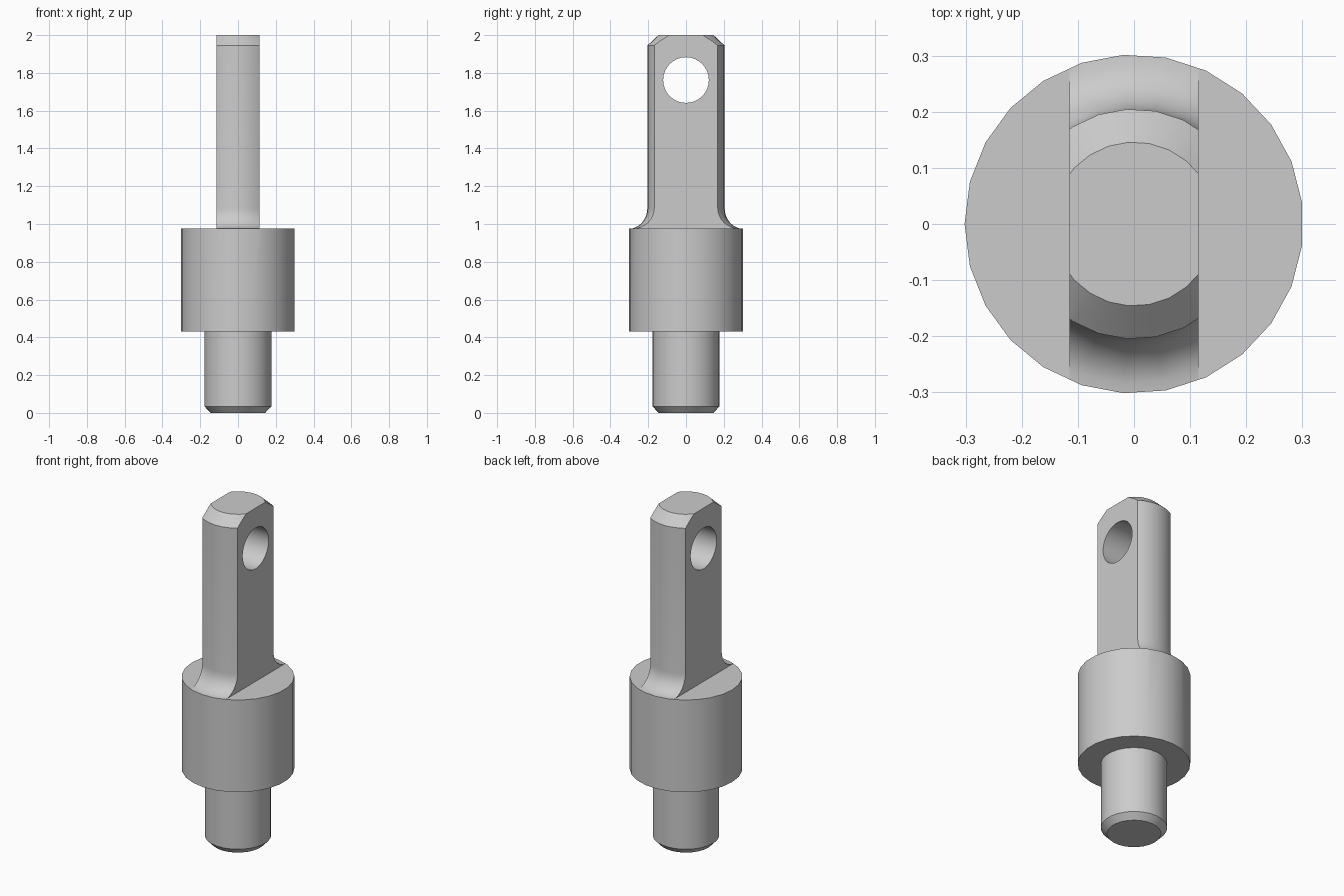
import bpy
import bmesh
from math import pi, sin, cos

if "Cube" in bpy.data.objects:
    bpy.data.objects.remove(bpy.data.objects["Cube"])

FLAT_X = 0.115      # half thickness of the tongue
SHOULDER = 0.975    # top of the wide collar
COLLAR_R, TONGUE_R, PIN_R = 0.302, 0.205, 0.178

steel = bpy.data.materials.new("plain grey metal")
steel.use_nodes = True
grey = (0.6, 0.6, 0.6, 1)
steel.diffuse_color = grey
steel.node_tree.nodes["Principled BSDF"].inputs["Base Color"].default_value = grey


def lathe(name, profile, steps):
    """Revolve (radius, height) points about z into a closed solid."""
    bm = bmesh.new()
    verts = [bm.verts.new((-r, 0, z)) for r, z in profile]
    edges = [bm.edges.new(pair) for pair in zip(verts, verts[1:])]
    bmesh.ops.spin(bm, geom=verts + edges, cent=(0, 0, 0), axis=(0, 0, 1),
                   angle=2 * pi, steps=steps)
    bmesh.ops.remove_doubles(bm, verts=bm.verts, dist=1e-4)
    bmesh.ops.dissolve_limit(bm, angle_limit=0.002, verts=bm.verts, edges=bm.edges)
    bmesh.ops.recalc_face_normals(bm, faces=bm.faces)
    mesh = bpy.data.meshes.new(name)
    bm.to_mesh(mesh)
    bm.free()
    mesh.materials.append(steel)
    obj = bpy.data.objects.new(name, mesh)
    bpy.context.collection.objects.link(obj)
    return obj


def cut(target, cutter):
    """Subtract the active cutter from the target, then discard it."""
    cutter.hide_render = True
    mod = target.modifiers.new("cut", "BOOLEAN")
    mod.operation, mod.solver, mod.object = "DIFFERENCE", "EXACT", cutter
    bpy.context.view_layer.objects.active = target
    bpy.ops.object.modifier_apply(modifier=mod.name)
    bpy.data.objects.remove(cutter)


# Chamfered pin, collar, concave fillet and chamfered tongue in one profile
fillet_w, fillet_h = COLLAR_R - TONGUE_R, 0.11
fillet = [(COLLAR_R - fillet_w * sin(t), SHOULDER + fillet_h * (1 - cos(t)))
          for t in (i * pi / 16 for i in range(9))]
profile = [(0, 0), (0.145, 0), (PIN_R, 0.035), (PIN_R, 0.43), (COLLAR_R, 0.43),
           *fillet, (TONGUE_R, 1.945), (0.146, 2), (0, 2)]
stud = lathe("eye_stud", profile, 25)

# Flats on both sides of the tongue
for side in (-1, 1):
    bpy.ops.mesh.primitive_cube_add(size=1, location=(side * (FLAT_X + 0.5), 0, SHOULDER + 1))
    flat_cutter = bpy.context.object
    flat_cutter.scale.z = 2
    cut(stud, flat_cutter)

# Cross hole through the tongue
bpy.ops.mesh.primitive_cylinder_add(vertices=32, radius=0.121, depth=1,
                                    location=(0, 0, 1.762), rotation=(0, pi / 2, 0))
cut(stud, bpy.context.object)

# Rounded walls smooth, machined edges sharp
bpy.ops.object.select_all(action="DESELECT")
stud.select_set(True)
bpy.context.view_layer.objects.active = stud
bpy.ops.object.shade_smooth_by_angle(angle=pi / 6)
